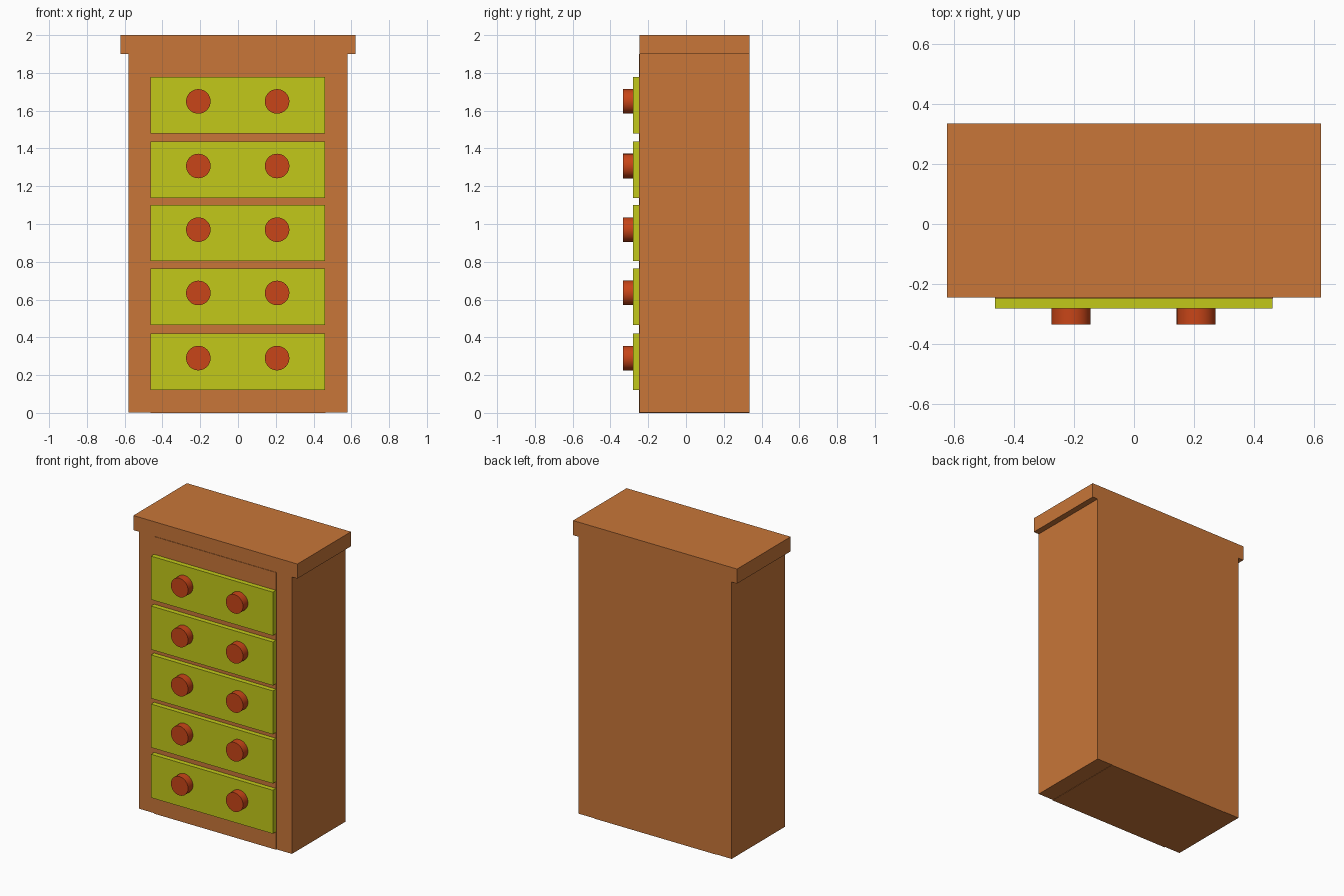
import bpy
from math import pi

if "Cube" in bpy.data.objects:
    bpy.data.objects.remove(bpy.data.objects["Cube"])


def material(name, rgb):
    m = bpy.data.materials.new(name)
    m.diffuse_color = (*rgb, 1)
    m.use_nodes = True
    m.node_tree.nodes["Principled BSDF"].inputs["Base Color"].default_value = m.diffuse_color
    return m


WOOD = material("wood", (0.578, 0.181, 0.04))
LIME = material("lime_paint", (0.545, 0.584, 0.01))
RED = material("red_paint", (0.578, 0.06, 0.009))


def box(name, x, y, z, mat):
    """Box from (min, max) ranges on each axis."""
    mid = [(a + b) / 2 for a, b in (x, y, z)]
    bpy.ops.mesh.primitive_cube_add(size=1, location=mid)
    o = bpy.context.object
    o.name = name
    o.scale = [b - a for a, b in (x, y, z)]
    bpy.ops.object.transform_apply(location=False, rotation=False, scale=True)
    o.data.materials.append(mat)
    return o


def knob(name, x, z):
    """Round knob with its axis along y."""
    y0, y1 = -0.334, -0.27
    bpy.ops.mesh.primitive_cylinder_add(
        vertices=32, radius=0.065, depth=y1 - y0,
        location=(x, (y0 + y1) / 2, z), rotation=(pi / 2, 0, 0))
    o = bpy.context.object
    o.name = name
    o.data.materials.append(RED)
    bpy.ops.object.shade_smooth_by_angle()


# Carcass: two side posts, slightly prouder centre block, overhanging top
FRONT, BACK = -0.245, 0.335
box("left_side", (-0.581, -0.463), (FRONT, BACK), (0.002, 1.9), WOOD)
box("right_side", (0.463, 0.581), (FRONT, BACK), (0.002, 1.9), WOOD)
box("centre_block", (-0.463, 0.463), (-0.248, BACK), (0, 1.9), WOOD)
box("top_board", (-0.622, 0.622), (FRONT, BACK), (1.9, 2.0), WOOD)

# Drawers (bottom edge, knob height), each with a pair of knobs
drawers = [(0.122, 0.29), (0.466, 0.635), (0.803, 0.97),
           (1.138, 1.307), (1.48, 1.649)]
for i, (z, kz) in enumerate(drawers, 1):
    box(f"drawer_front_{i}", (-0.463, 0.461), (-0.281, -0.24), (z, z + 0.298), LIME)
    knob(f"left_knob_{i}", -0.21, kz)
    knob(f"right_knob_{i}", 0.207, kz)
